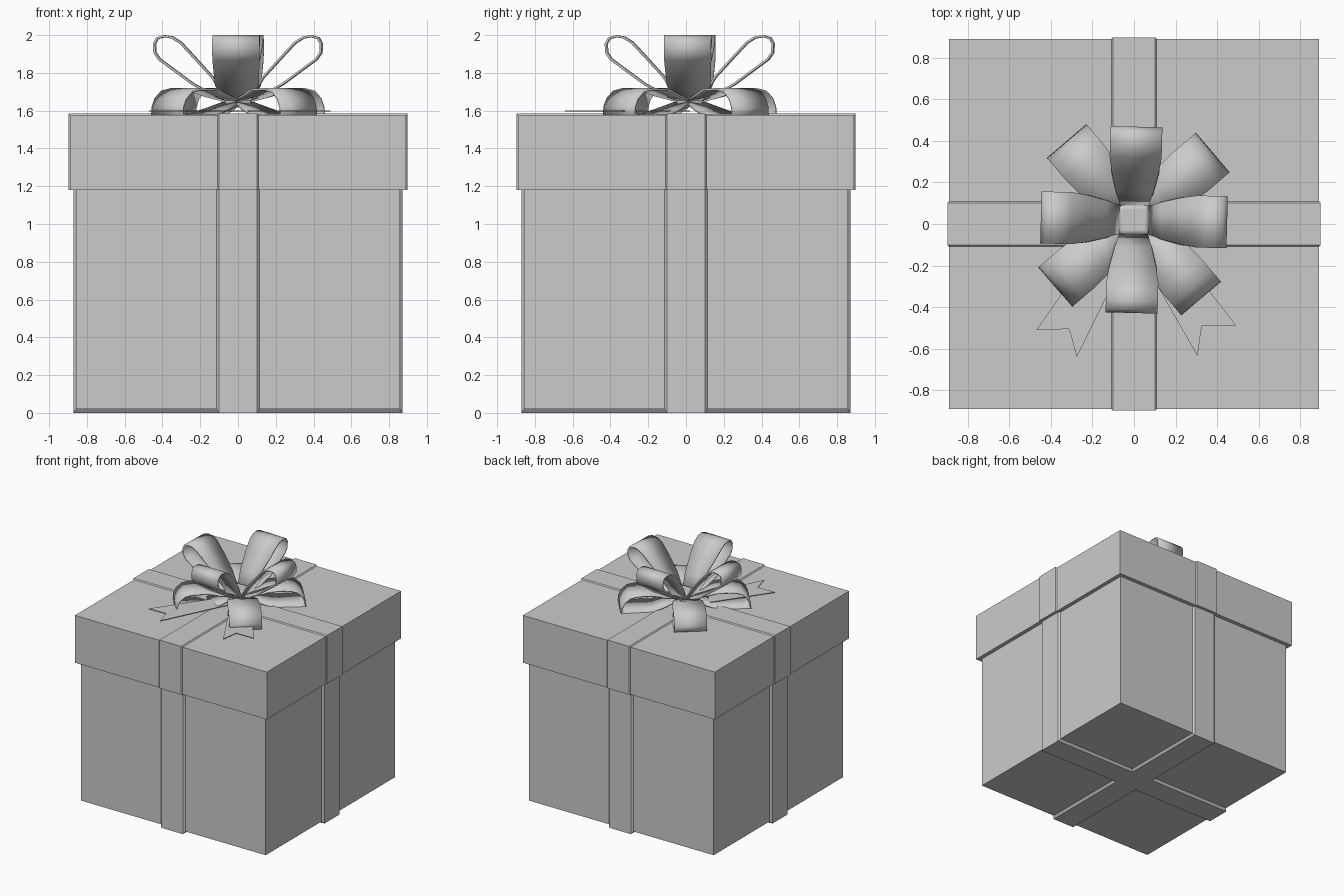
import bpy, bmesh, math
from mathutils import Vector, Matrix

if "Cube" in bpy.data.objects:
    bpy.data.objects.remove(bpy.data.objects["Cube"], do_unlink=True)

GREY = (0.6, 0.6, 0.6, 1)
mat = bpy.data.materials.new("plain grey")
mat.use_nodes = True
mat.diffuse_color = GREY
mat.node_tree.nodes["Principled BSDF"].inputs["Base Color"].default_value = GREY


def finish(name, bm):
    mesh = bpy.data.meshes.new(name)
    bm.to_mesh(mesh)
    bm.free()
    mesh.materials.append(mat)
    obj = bpy.data.objects.new(name, mesh)
    bpy.context.collection.objects.link(obj)
    return obj


def smooth(obj, angle=40):
    bpy.ops.object.select_all(action="DESELECT")
    obj.select_set(True)
    bpy.context.view_layer.objects.active = obj
    bpy.ops.object.shade_smooth_by_angle(angle=math.radians(angle))


def corners(hx, hy, z0, z1):
    return [(x, y, z) for x in (-hx, hx) for y in (-hy, hy) for z in (z0, z1)]


def hull(name, points, turn=0):
    """Closed convex solid around the points."""
    bm = bmesh.new()
    for p in points:
        bm.verts.new(p)
    bmesh.ops.convex_hull(bm, input=bm.verts[:])
    bmesh.ops.dissolve_limit(bm, angle_limit=0.01, verts=bm.verts[:], edges=bm.edges[:])
    bm.transform(Matrix.Rotation(turn, 4, "Z"))
    bmesh.ops.recalc_face_normals(bm, faces=bm.faces[:])
    return finish(name, bm)


# Box and lid
hull("box_body", corners(0.857, 0.857, 0.02, 1.3))
hull("lid", corners(0.89, 0.89, 1.18, 1.577))

# Ribbon bands with sloped edges, crossing on the box and on the lid
for label, turn in (("side", 0), ("front", math.pi / 2)):
    hull("body_ribbon_" + label,
         corners(0.857, 0.115, 0.02, 1.2) + corners(0.872, 0.1, 0, 1.2), turn)
    hull("lid_ribbon_" + label,
         corners(0.89, 0.108, 1.18, 1.577) + corners(0.898, 0.1, 1.18, 1.585), turn)

# Bow loops: a strip that follows a (radius, height) path and narrows at the knot
CENTRE = Vector((0, 0.02, 0))
UPPER = [(0.06, 1.665), (0.13, 1.78), (0.23, 1.89), (0.3, 1.965), (0.345, 1.993),
         (0.39, 2.0), (0.43, 1.988), (0.448, 1.955), (0.445, 1.905), (0.42, 1.868),
         (0.24, 1.735), (0.13, 1.675), (0.06, 1.65)]
LOWER = [(0.05, 1.66), (0.15, 1.685), (0.24, 1.715), (0.36, 1.72), (0.43, 1.705),
         (0.475, 1.665), (0.495, 1.62), (0.498, 1.575), (0.46, 1.568), (0.25, 1.57),
         (0.15, 1.60), (0.05, 1.635)]


def bow_loop(name, path, degrees):
    bm = bmesh.new()
    rows = []
    for r, z in path:
        half = 0.065 + 0.06 * min(1, max(0, (r - 0.06) / 0.22)) ** 0.8
        rows.append([bm.verts.new((r, s * half, z)) for s in (-1, 1)])
    for a, b in zip(rows, rows[1:]):
        bm.faces.new((a[0], b[0], b[1], a[1]))
    bm.transform(Matrix.Translation(CENTRE) @ Matrix.Rotation(math.radians(degrees), 4, "Z"))
    obj = finish(name, bm)
    solid = obj.modifiers.new("thickness", "SOLIDIFY")
    solid.thickness = 0.012
    solid.offset = -1
    smooth(obj)


for i in range(4):
    bow_loop(f"upper_loop_{i + 1}", UPPER, 90 * i - 1.5)
    bow_loop(f"lower_loop_{i + 1}", LOWER, 90 * i + 40.5)

# Knot in the middle of the bow
knot = hull("knot", [p + CENTRE for p in map(Vector, corners(0.072, 0.072, 1.63, 1.7))])
bevel = knot.modifiers.new("rounding", "BEVEL")
bevel.width = 0.02
bevel.segments = 3
smooth(knot)

# Ribbon tails with notched ends
TAILS = {"right_tail": [(-0.1, 0.02), (0.0, -0.08), (-0.275, -0.64), (-0.312, -0.505), (-0.47, -0.51)],
         "left_tail": [(0.1, 0.02), (0.0, -0.1), (0.305, -0.635), (0.326, -0.49), (0.49, -0.487)]}
for name, outline in TAILS.items():
    bm = bmesh.new()
    face = bm.faces.new([bm.verts.new((x, y, 1.596)) for x, y in outline])
    top = bmesh.ops.extrude_face_region(bm, geom=[face])["geom"]
    bmesh.ops.translate(bm, vec=(0, 0, 0.005), verts=[v for v in top if isinstance(v, bmesh.types.BMVert)])
    bmesh.ops.recalc_face_normals(bm, faces=bm.faces[:])
    finish(name, bm)
